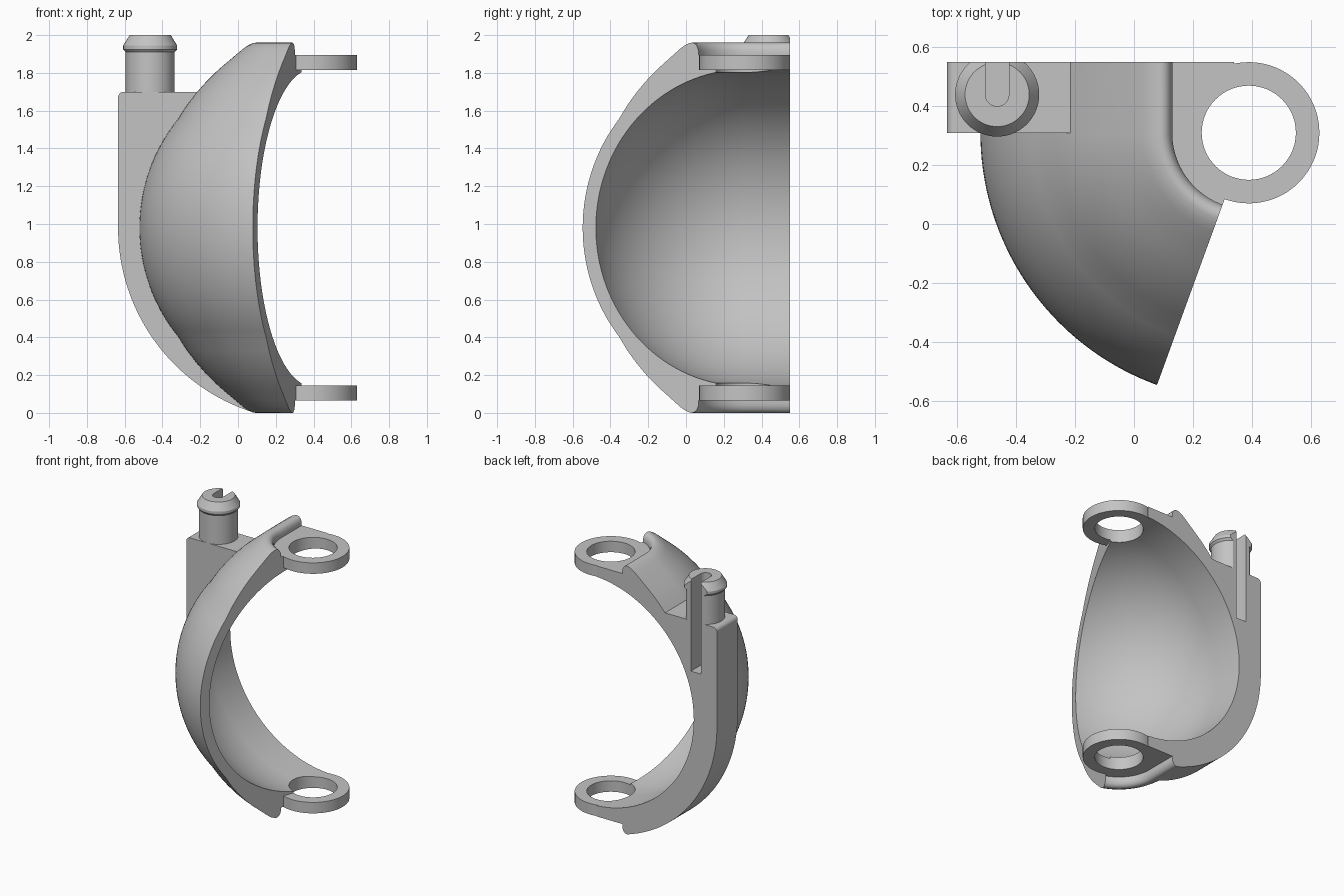
import bpy, bmesh
from math import sin, cos, asin, pi, radians
from mathutils import Vector

if "Cube" in bpy.data.objects:
    bpy.data.objects.remove(bpy.data.objects["Cube"])

CX, CY, CZ = 0.39, 0.31, 0.98      # centre of the spherical socket
BACK = 0.55                        # flat back plane
R_IN, R_OUT, R_BLOCK = 0.838, 0.912, 1.025
POST = (-0.465, 0.44)

grey = bpy.data.materials.new("plain grey")
grey.use_nodes = True
grey.diffuse_color = (0.55, 0.55, 0.55, 1)
grey.node_tree.nodes["Principled BSDF"].inputs["Base Color"].default_value = (0.55, 0.55, 0.55, 1)


def loft(name, rings, clip=None):
    """Skin equal closed rings of points, cap both ends."""
    bm = bmesh.new()
    loops = [[bm.verts.new(p) for p in ring] for ring in rings]
    n = len(rings[0])
    for a, b in zip(loops, loops[1:]):
        for i in range(n):
            j = (i + 1) % n
            bm.faces.new((a[i], a[j], b[j], b[i]))
    bm.faces.new(loops[0])
    bm.faces.new(loops[-1])
    if clip is not None:
        geom = bm.verts[:] + bm.edges[:] + bm.faces[:]
        bmesh.ops.bisect_plane(bm, geom=geom, plane_co=(0, clip, 0),
                               plane_no=(0, 1, 0), clear_outer=True)
        bmesh.ops.holes_fill(bm, edges=[e for e in bm.edges if e.is_boundary])
    bmesh.ops.recalc_face_normals(bm, faces=bm.faces[:])
    mesh = bpy.data.meshes.new(name)
    bm.to_mesh(mesh)
    bm.free()
    mesh.materials.append(grey)
    obj = bpy.data.objects.new(name, mesh)
    bpy.context.collection.objects.link(obj)
    return obj


def turned(name, cx, cy, profile, clip=None, n=64):
    """Round part about a vertical axis from (radius, z) pairs."""
    return loft(name, [[(cx + r * cos(2 * pi * i / n), cy + r * sin(2 * pi * i / n), z)
                        for i in range(n)] for r, z in profile], clip)


def arc(radius, start, end, n):
    """Points (r, dz) on a circle, angle measured from the equator."""
    return [(radius * cos(start + (end - start) * i / n),
             radius * sin(start + (end - start) * i / n)) for i in range(n + 1)]


def combine(target, tool, operation):
    mod = target.modifiers.new("join", 'BOOLEAN')
    mod.operation, mod.solver, mod.object = operation, 'EXACT', tool
    bpy.context.view_layer.objects.active = target
    bpy.ops.object.modifier_apply(modifier=mod.name)
    bpy.data.objects.remove(tool)


# Shell: C-shaped section, straight at the back, then turned through 70 degrees
top = pi / 2 - asin(0.05 / R_IN)
shoulder = radians(39)
rim = [(0.66, 0.65), (0.61, 0.715), (0.56, 0.772), (0.51, 0.822), (0.46, 0.866),
       (0.41, 0.908), (0.36, 0.95), (0.335, 0.967), (0.31, 0.978), (0.295, 0.98),
       (0.28, 0.975), (0.268, 0.962), (0.26, 0.94), (0.26, 0.915), (0.05, 0.915)]
section = (arc(R_IN, top, -top, 64)
           + [(r, -z) for r, z in reversed(rim)]
           + arc(R_OUT, -shoulder, shoulder, 32) + rim)
rings = [[(CX - r, BACK, CZ + z) for r, z in section]]
for i in range(37):
    a = radians(70) * i / 36
    rings.append([(CX - r * cos(a), CY - r * sin(a), CZ + z) for r, z in section])
shell = loft("socket_shell", rings)

# Hinge plates, top and bottom
for side in (-1, 1):
    plate = turned("hinge_plate", CX, CY, [(0.24, CZ + side * 0.835), (0.24, CZ + side * 0.915)])
    combine(shell, plate, 'UNION')

# Back block: rounded below, upright and square above
low = -asin(0.977 / R_BLOCK)
corner = [(R_BLOCK - 0.03 + r, 0.69 + z) for r, z in arc(0.03, 0, pi / 2, 6)]
outline = arc(R_BLOCK, low, 0, 40) + corner + [(0.51, 0.72)] + arc(0.875, radians(54), radians(-69), 40)
block = loft("back_block", [[(CX - r, y, CZ + z) for r, z in outline] for y in (CY, BACK)])
combine(shell, block, 'UNION')

# Snap post with flared head, flattened at the back
post = turned("snap_post", *POST, [(0.13, 1.6), (0.13, 1.91), (0.143, 1.925), (0.143, 1.945),
                                   (0.109, 2.0)], clip=BACK)
combine(shell, post, 'UNION')

# Hinge holes
hole = turned("hinge_hole", CX, CY, [(0.16, -0.1), (0.16, 2.1)])
combine(shell, hole, 'DIFFERENCE')

# Round-ended slot down the post and into the block
slot_outline = [(0.04, 0.2)] + [(r, -z) for r, z in arc(0.04, 0, pi, 16)] + [(-0.04, 0.2)]
slot = loft("post_slot", [[(POST[0] + x, POST[1] + y, z) for x, y in slot_outline]
                          for z in (1.33, 2.1)])
combine(shell, slot, 'DIFFERENCE')

bpy.ops.object.select_all(action='DESELECT')
shell.select_set(True)
bpy.context.view_layer.objects.active = shell
bpy.ops.object.shade_smooth_by_angle(angle=radians(30))
